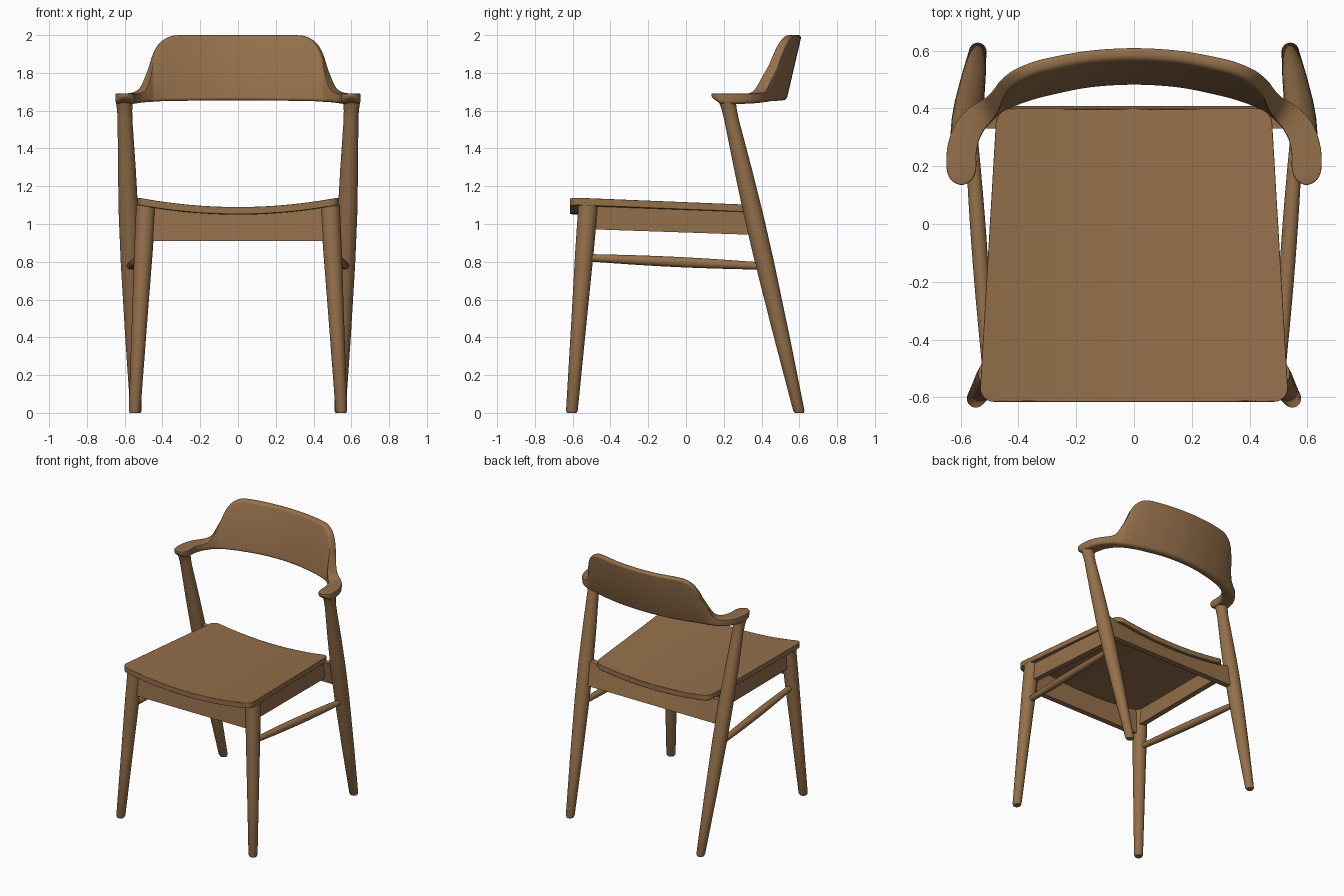
import bpy, bmesh, math
from mathutils import Vector

if "Cube" in bpy.data.objects:
    bpy.data.objects.remove(bpy.data.objects["Cube"])

wood = bpy.data.materials.new("warm brown wood")
wood.diffuse_color = (0.30, 0.162, 0.07, 1)
wood.use_nodes = True
wood.node_tree.nodes["Principled BSDF"].inputs["Base Color"].default_value = wood.diffuse_color


def finish(name, bm, bevel=0, angle=40):
    bmesh.ops.recalc_face_normals(bm, faces=bm.faces)
    me = bpy.data.meshes.new(name)
    bm.to_mesh(me)
    bm.free()
    me.materials.append(wood)
    ob = bpy.data.objects.new(name, me)
    bpy.context.collection.objects.link(ob)
    if bevel:
        m = ob.modifiers.new("soft edge", 'BEVEL')
        m.width, m.segments, m.limit_method = bevel, 2, 'ANGLE'
        m.angle_limit = math.radians(50)
    bpy.ops.object.select_all(action='DESELECT')
    ob.select_set(True)
    bpy.context.view_layer.objects.active = ob
    bpy.ops.object.shade_smooth_by_angle(angle=math.radians(angle))
    return ob


def loft(name, rings, **kw):
    """Skin a list of closed rings and cap the ends."""
    bm = bmesh.new()
    vs = [[bm.verts.new(p) for p in r] for r in rings]
    n = len(vs[0])
    for a, b in zip(vs, vs[1:]):
        for i in range(n):
            bm.faces.new((a[i], a[(i + 1) % n], b[(i + 1) % n], b[i]))
    bm.faces.new(vs[0])
    bm.faces.new(vs[-1])
    return finish(name, bm, **kw)


def leg(name, foot, top, prof, s):
    """Tapered round leg with level rings; prof = (z, radius)."""
    rings = []
    for z, r in prof:
        t = z / top[2]
        cx, cy = (foot[i] + (top[i] - foot[i]) * t for i in (0, 1))
        rings.append([(s * (cx + r * math.cos(a)), cy + r * math.sin(a), z)
                      for a in (2 * math.pi * k / 28 for k in range(28))])
    loft(name, rings)


def seat_z(x, y):
    return 1.14 - 0.05 * (1 - (x / 0.53) ** 2) - 0.03 * (y + 0.615)


def apron(name, p, q, thick, zb0, zb1, tilt=0):
    """Rail whose top edge follows the dished seat."""
    p, q = Vector(p), Vector(q)
    d = (q - p).normalized()
    n = Vector((-d.y, d.x)) * thick / 2
    sh = Vector((0, tilt))
    rings = []
    for i in range(17):
        c = p.lerp(q, i / 16)
        zt, zb = seat_z(c.x, c.y) - 0.03, zb0 + (zb1 - zb0) * i / 16
        rings.append([(*(c + n), zt), (*(c - n), zt),
                      (*(c - n + sh), zb), (*(c + n + sh), zb)])
    loft(name, rings)


# legs, side rails and side stretchers, mirrored left and right
for s, side in ((1, "right"), (-1, "left")):
    leg("front_leg_" + side, (0.548, -0.605), (0.487, -0.518, 1.1),
        [(0, 0.025), (0.012, 0.031), (0.5, 0.041), (0.85, 0.049), (1.1, 0.052)], s)
    leg("back_leg_" + side, (0.54, 0.6), (0.6, 0.23, 1.6),
        [(0, 0.024), (0.012, 0.03), (0.4, 0.042), (0.8, 0.051), (1.05, 0.052),
         (1.3, 0.047), (1.55, 0.039), (1.6, 0.040), (1.63, 0.043), (1.655, 0.047)], s)
    apron("side_rail_" + side, (s * 0.482, -0.5), (s * 0.45, 0.35), 0.04, 0.972, 0.943)
    a, b = Vector((s * 0.503, -0.53, 0.822)), Vector((s * 0.57, 0.41, 0.777))
    rings = []
    for i in range(13):
        t = i / 12
        c, r = a.lerp(b, t), 0.019 + 0.008 * math.sin(math.pi * t)
        rings.append([(c.x + r * math.cos(k * math.pi / 10), c.y, c.z + r * math.sin(k * math.pi / 10))
                      for k in range(20)])
    loft("side_stretcher_" + side, rings)

# front and back rails
apron("front_rail", (-0.48, -0.52), (0.48, -0.52), 0.04, 0.91, 0.91, -0.012)
apron("back_rail", (-0.565, 0.352), (0.565, 0.352), 0.042, 0.91, 0.91, 0.035)

# dished seat: rounded trapezoid in plan
y0, y1, cr, cols = -0.615, 0.40, 0.05, 24
arc = [cr * (1 - math.cos(k * math.pi / 12)) for k in range(6)]
ys = [y0 + d for d in arc] + [y0 + cr + (y1 - y0 - 2 * cr) * k / 10 for k in range(11)] \
    + [y1 - d for d in reversed(arc)]
bm = bmesh.new()
grid = {}
for j, y in enumerate(ys):
    e = max(0, cr - min(y - y0, y1 - y))
    w = 0.535 - 0.06 * (y - y0) / (y1 - y0) - (cr - math.sqrt(max(0, cr * cr - e * e)))
    for i in range(cols + 1):
        x = w * (2 * i / cols - 1)
        for k in (0, 1):
            grid[i, j, k] = bm.verts.new((x, y, seat_z(x, y) - 0.038 * k))
J = len(ys) - 1
for k in (0, 1):
    for j in range(J):
        for i in range(cols):
            bm.faces.new([grid[i + a, j + b, k] for a, b in ((0, 0), (1, 0), (1, 1), (0, 1))])
rim = [(i, 0) for i in range(cols)] + [(cols, j) for j in range(J)] \
    + [(i, J) for i in range(cols, 0, -1)] + [(0, j) for j in range(J, 0, -1)]
for p, q in zip(rim, rim[1:] + rim[:1]):
    bm.faces.new((grid[(*p, 0)], grid[(*q, 0)], grid[(*q, 1)], grid[(*p, 1)]))
finish("seat", bm, bevel=0.006)

# curved backrest flowing into short arms: x, y, half thickness, bottom z, top z
half = [(0, .505, .027, 1.655, 2.0), (.16, .495, .027, 1.654, 2.0), (.30, .468, .028, 1.652, 2.0),
        (.36, .452, .028, 1.651, 1.992), (.41, .436, .029, 1.65, 1.96), (.445, .422, .030, 1.648, 1.90),
        (.47, .412, .032, 1.646, 1.81), (.495, .398, .036, 1.645, 1.735), (.52, .382, .041, 1.643, 1.703),
        (.55, .356, .045, 1.64, 1.692), (.58, .310, .049, 1.637, 1.69), (.596, .250, .051, 1.635, 1.69),
        (.597, .190, .051, 1.637, 1.69), (.597, .157, .040, 1.655, 1.69), (.597, .141, .022, 1.668, 1.69),
        (.597, .135, .006, 1.676, 1.69)]
pts = [Vector(p) for p in [(-h[0], *h[1:]) for h in half[:0:-1]] + half]
path = []
for i in range(len(pts) - 1):
    a, b, c, d = (pts[max(0, min(len(pts) - 1, i + k))] for k in (-1, 0, 1, 2))
    for t in (k / 4 for k in range(4)):
        path.append(0.5 * (2 * b + (c - a) * t + (2 * a - 5 * b + 4 * c - d) * t * t
                           + (3 * b - a - 3 * c + d) * t ** 3))
path.append(pts[-1])
rings = []
for i, p in enumerate(path):
    d = path[min(i + 1, len(path) - 1)] - path[max(i - 1, 0)]
    d = Vector((d[0], d[1])).normalized()
    nx, ny = -d.y, d.x
    h, zb, zt = p[2], p[3], p[4]
    tall = min(1, max(0, (zt - 1.70) / 0.2))
    rt = min(h * 0.9, 0.004 + 0.014 * tall)          # crisp arm top, soft back top
    rb = min(h * 0.9, (zt - zb) * 0.6, 0.018)
    htop = h * (1 - 0.15 * tall)
    ring = []
    for q, (su, r, hw, z) in enumerate(((1, rt, htop, zt - rt), (-1, rt, htop, zt - rt),
                                        (-1, rb, h, zb + rb), (1, rb, h, zb + rb))):
        for k in range(5):
            a = (q + k / 4) * math.pi / 2
            u, v = su * (hw - r) + r * math.cos(a), z + r * math.sin(a)
            ring.append((p[0] + nx * u, p[1] + ny * u + 0.245 * (v - zb) * min(1, tall + 0.25), v))
    rings.append(ring)
loft("backrest_and_arms", rings, angle=50)
